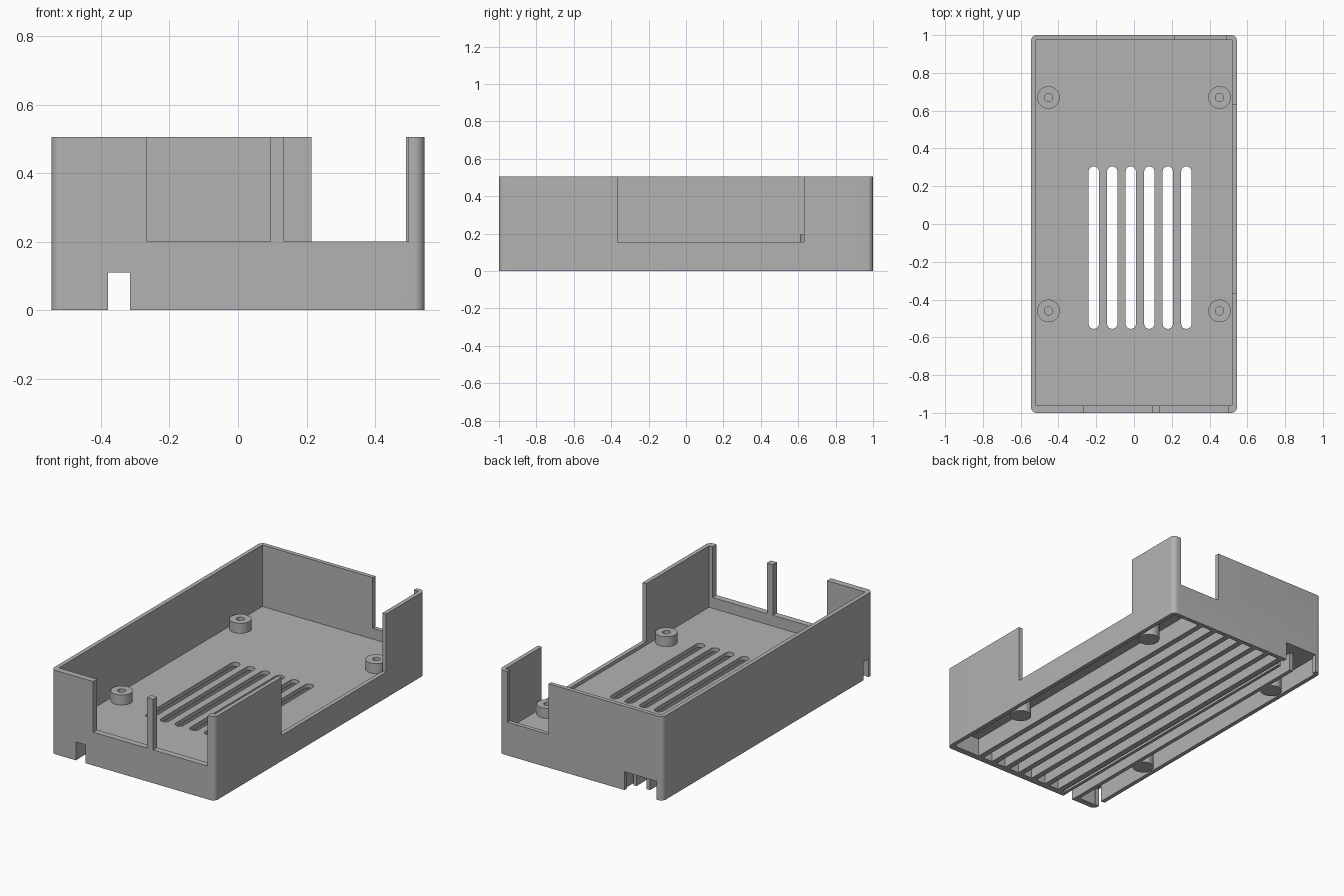
import bpy, bmesh, math
from mathutils import Matrix

old = bpy.data.objects.get("Cube")
if old:
    bpy.data.objects.remove(old, do_unlink=True)

grey = bpy.data.materials.new("plain grey")
grey.use_nodes = True
grey.diffuse_color = (0.45, 0.45, 0.45, 1)
grey.node_tree.nodes["Principled BSDF"].inputs["Base Color"].default_value = grey.diffuse_color

HX, HY, H = 0.545, 1.0, 0.505        # outer half sizes and height
IX, IY0, IY1 = 0.52, -0.962, 0.975   # inner faces of the walls
FLOOR0, FLOOR1 = 0.11, 0.135         # floor underside and top
PITCH = 0.098


def finish(name, bm):
    bmesh.ops.recalc_face_normals(bm, faces=bm.faces)
    me = bpy.data.meshes.new(name)
    bm.to_mesh(me)
    bm.free()
    me.materials.append(grey)
    ob = bpy.data.objects.new(name, me)
    bpy.context.collection.objects.link(ob)
    return ob


def box(name, x0, x1, y0, y1, z0, z1, corner=0.0, segs=8):
    """Box from its limits, with optional rounded upright edges."""
    bm = bmesh.new()
    bmesh.ops.create_cube(bm, size=1)
    for v in bm.verts:
        v.co.x = x1 if v.co.x > 0 else x0
        v.co.y = y1 if v.co.y > 0 else y0
        v.co.z = z1 if v.co.z > 0 else z0
    if corner:
        upright = [e for e in bm.edges
                   if abs(e.verts[0].co.z - e.verts[1].co.z) > 1e-4]
        bmesh.ops.bevel(bm, geom=upright, offset=corner, segments=segs,
                        profile=0.5, affect='EDGES')
    return finish(name, bm)


def select(ob):
    bpy.ops.object.select_all(action='DESELECT')
    ob.select_set(True)
    bpy.context.view_layer.objects.active = ob


def cut(ob, *limits, corner=0.0):
    tool = box("cutter", *limits, corner=corner)
    mod = ob.modifiers.new("cut", 'BOOLEAN')
    mod.operation, mod.solver, mod.object = 'DIFFERENCE', 'EXACT', tool
    select(ob)
    bpy.ops.object.modifier_apply(modifier=mod.name)
    bpy.data.objects.remove(tool, do_unlink=True)


def smooth(ob):
    select(ob)
    bpy.ops.object.shade_smooth_by_angle(angle=math.radians(30))


# Tray: rounded block hollowed above and below the floor
tray = box("tray", -HX, HX, -HY, HY, 0, H, corner=0.03)
cut(tray, -IX, IX, IY0, IY1, FLOOR1, 1)
cut(tray, -IX, IX, IY0, IY1, -1, FLOOR0)

# Front openings either side of a thin post, then back and side openings
cut(tray, -0.265, 0.095, -1.1, -0.9, 0.2, 1)
cut(tray, 0.135, 0.497, -1.1, -0.9, 0.2, 1)
cut(tray, 0.215, 0.49, 0.9, 1.1, 0.2, 1)
cut(tray, 0.5, 0.6, -0.365, 0.63, 0.155, 1)

# Cable notches along the bottom rim
cut(tray, -0.38, -0.315, -1.1, -0.95, -1, FLOOR0)
cut(tray, -0.505, -0.29, 0.95, 1.1, -1, FLOOR0)
cut(tray, -0.6, -0.5, -0.96, -0.91, -1, FLOOR0)

# Vent slots with round ends
for i in range(6):
    x = -0.213 + i * PITCH
    cut(tray, x - 0.027, x + 0.027, -0.555, 0.305, 0.08, 0.2, corner=0.0265)
smooth(tray)

# Ribs under the floor, between the slots
for i in range(7):
    x = -0.262 + i * PITCH
    box(f"rib_{i + 1}", x - 0.017, x + 0.017, IY0 - 0.01, IY1 + 0.01, 0, FLOOR0 + 0.01)

# Cable channel walls
box("channel_wall_inner", -0.314, -0.295, IY0 - 0.01, 0.92, 0, FLOOR0 + 0.01)
box("channel_wall_outer", -0.405, -0.381, IY0 - 0.01, 0.92, 0, FLOOR0 + 0.01)

# Screw posts with blind holes, turned from one profile
profile = [(0, 0), (0.06, 0), (0.06, 0.195), (0.022, 0.195), (0.022, 0.12), (0, 0.12)]
for side, x in (("right", -0.453), ("left", 0.453)):
    for end, y in (("front", -0.46), ("back", 0.67)):
        bm = bmesh.new()
        vs = [bm.verts.new((r, 0, z)) for r, z in profile]
        edges = [bm.edges.new(pair) for pair in zip(vs, vs[1:])]
        bmesh.ops.spin(bm, geom=vs + edges, cent=(0, 0, 0), axis=(0, 0, 1),
                       angle=2 * math.pi, steps=32)
        bmesh.ops.remove_doubles(bm, verts=bm.verts, dist=1e-4)
        bmesh.ops.transform(bm, matrix=Matrix.Translation((x, y, 0)), verts=bm.verts)
        smooth(finish(f"screw_post_{end}_{side}", bm))
